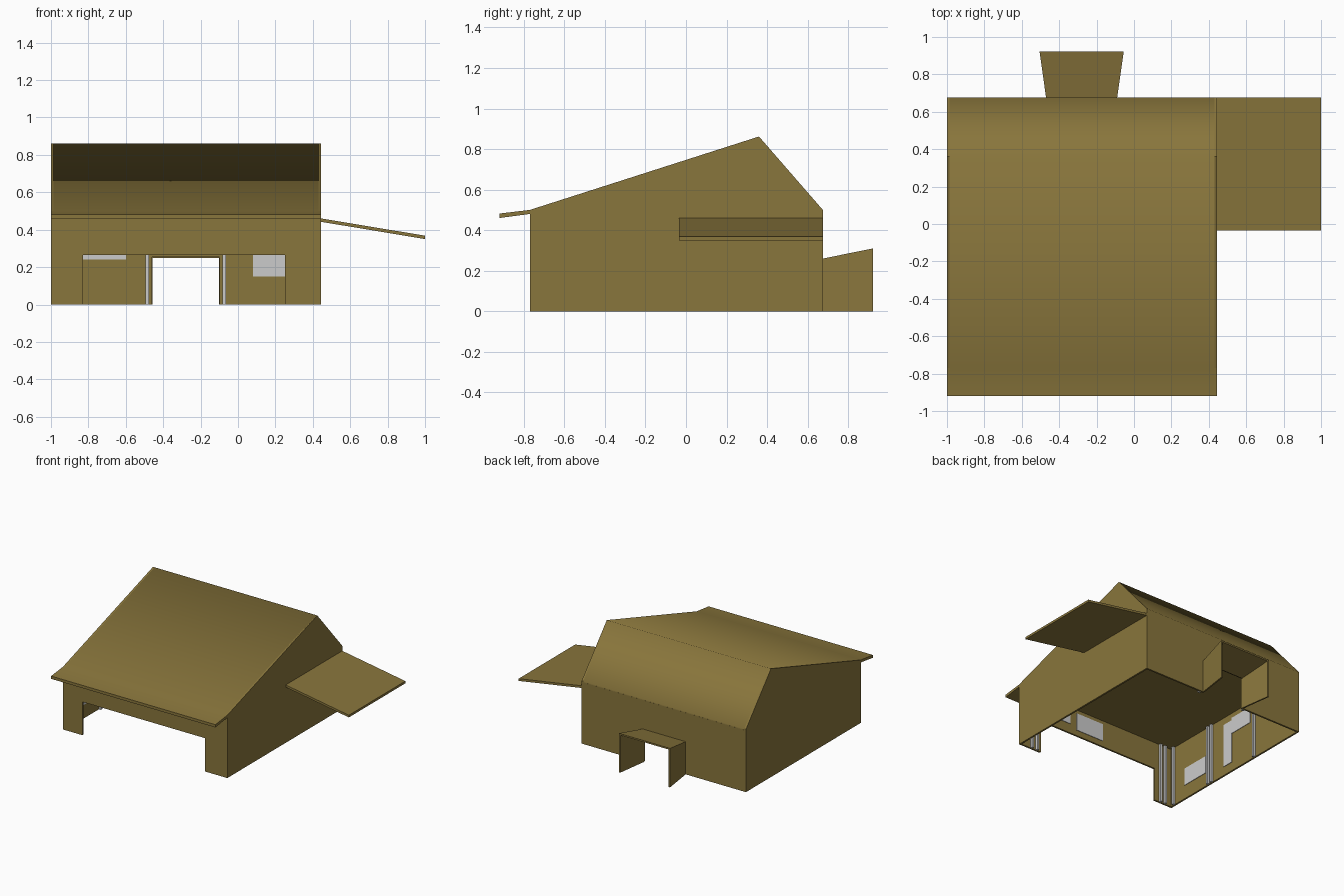
import bpy

if "Cube" in bpy.data.objects:
    bpy.data.objects.remove(bpy.data.objects["Cube"])

brown = bpy.data.materials.new("brown_timber")
brown.diffuse_color = (0.25, 0.18, 0.045, 1)
brown.use_nodes = True
brown.node_tree.nodes["Principled BSDF"].inputs["Base Color"].default_value = brown.diffuse_color

X0, X1, Y0, Y1 = -1.0, 0.445, -0.77, 0.675   # outer wall limits
T, EAVE, RIDGE = 0.014, 0.5, (0.36, 0.862)   # wall thickness, wall top, ridge (y, z)


def mesh_object(name, verts, faces, mat=brown):
    me = bpy.data.meshes.new(name)
    me.from_pydata(verts, [], faces)
    if mat:
        me.materials.append(mat)
    ob = bpy.data.objects.new(name, me)
    bpy.context.collection.objects.link(ob)
    # consistent outward normals
    import bmesh
    bm = bmesh.new()
    bm.from_mesh(me)
    bmesh.ops.recalc_face_normals(bm, faces=bm.faces)
    bm.to_mesh(me)
    bm.free()
    return ob


def prism(name, profile, axis, a, b, mat=brown):
    """Extrude a 2D profile along x, y or z from a to b."""
    place = {"x": lambda p, t: (t, p[0], p[1]),
             "y": lambda p, t: (p[0], t, p[1]),
             "z": lambda p, t: (p[0], p[1], t)}[axis]
    n = len(profile)
    verts = [place(p, t) for t in (a, b) for p in profile]
    faces = [tuple(range(n)), tuple(range(n, 2 * n))]
    faces += [(i, (i + 1) % n, n + (i + 1) % n, n + i) for i in range(n)]
    return mesh_object(name, verts, faces, mat)


def box(name, x, y, z, mat=brown):
    return prism(name, [(x[0], y[0]), (x[1], y[0]), (x[1], y[1]), (x[0], y[1])],
                 "z", z[0], z[1], mat)


def opening_wall(name, left, right, top, y):
    """Wall across the house with a doorway reaching the ground."""
    prism(name, [(X0, 0), (left, 0), (left, top), (right, top), (right, 0),
                 (X1, 0), (X1, EAVE - 0.01), (X0, EAVE - 0.01)], "y", y, y + T)


# Walls
gable = [(Y0, 0), (Y1, 0), (Y1, EAVE), RIDGE, (Y0, EAVE)]
prism("left_gable_wall", gable, "x", X0, X0 + T)
prism("right_gable_wall", gable, "x", X1 - T, X1)
opening_wall("front_wall", -0.83, 0.25, 0.265, Y0)
opening_wall("back_wall", -0.46, -0.10, 0.255, Y1 - T)
box("ceiling", (X0 + T, X1 - T), (Y0 + T, Y1 - T), (0.48, 0.49))

# Roof sheet with flared front eave, smooth across the ridge
roof = prism("roof", [(-0.92, 0.46), (-0.92, 0.482), (Y0, EAVE), RIDGE, (Y1, EAVE),
                      (Y1 - 0.001, EAVE - 0.018), (RIDGE[0], RIDGE[1] - 0.02),
                      (Y0, EAVE - 0.02)], "x", X0, X1)
bpy.context.view_layer.objects.active = roof
roof.select_set(True)
bpy.ops.object.shade_smooth_by_angle(angle=1.2)

# Side awning
prism("side_awning", [(X1, 0.46), (1.0, 0.368), (1.0, 0.35), (X1, 0.442)], "y", -0.035, Y1)

# Back porch: flared side walls and a rising cover
YP = 0.922
for name, xa, xb, t in (("porch_left_wall", -0.47, -0.505, 0.012),
                        ("porch_right_wall", -0.09, -0.055, -0.012)):
    foot = [(xa, Y1), (xb, YP), (xb + t, YP), (xa + t, Y1)]
    tops = [0.26, 0.31, 0.31, 0.26]
    mesh_object(name, [(x, y, 0) for x, y in foot]
                + [(x, y, z) for (x, y), z in zip(foot, tops)],
                [(0, 1, 2, 3), (4, 5, 6, 7)]
                + [(i, (i + 1) % 4, 4 + (i + 1) % 4, 4 + i) for i in range(4)])
cover = [(-0.47, Y1, 0.26), (-0.09, Y1, 0.26), (-0.055, YP, 0.31), (-0.505, YP, 0.31)]
mesh_object("porch_cover", cover + [(x, y, z - 0.012) for x, y, z in cover],
            [(0, 1, 2, 3), (4, 5, 6, 7)]
            + [(i, (i + 1) % 4, 4 + (i + 1) % 4, 4 + i) for i in range(4)])

# Grey interior panels
IL, IF, IB = X0 + T, Y0 + T, Y1 - T
P = 0.004
for i, (y, z) in enumerate([((-0.60, -0.36), (0.11, 0.25)), ((-0.16, -0.07), (0.07, 0.42)),
                            ((-0.07, 0.14), (0.31, 0.44))]):
    box(f"left_panel_{i}", (IL, IL + P), y, z, None)
for i, (x, z) in enumerate([((-0.335, -0.09), (0.31, 0.45)), ((-0.03, 0.065), (0.34, 0.45))]):
    box(f"front_panel_{i}", x, (IF, IF + P), z, None)
for i, (x, z) in enumerate([((-0.83, -0.60), (0.24, 0.40)), ((0.08, 0.30), (0.15, 0.40))]):
    box(f"back_panel_{i}", x, (IB - P, IB), z, None)

# Grey interior posts
W = 0.018
for i, y in enumerate((-0.73, -0.34, -0.30, 0.18)):
    box(f"left_post_{i}", (IL, IL + W), (y, y + W), (0, 0.48), None)
for i, x in enumerate((-0.93, -0.89, 0.28, 0.33)):
    box(f"front_post_{i}", (x, x + W), (IF, IF + W), (0, 0.48), None)
for i, x in enumerate((-0.495, -0.083)):
    box(f"back_post_{i}", (x, x + W), (IB - W, IB), (0, 0.48), None)
